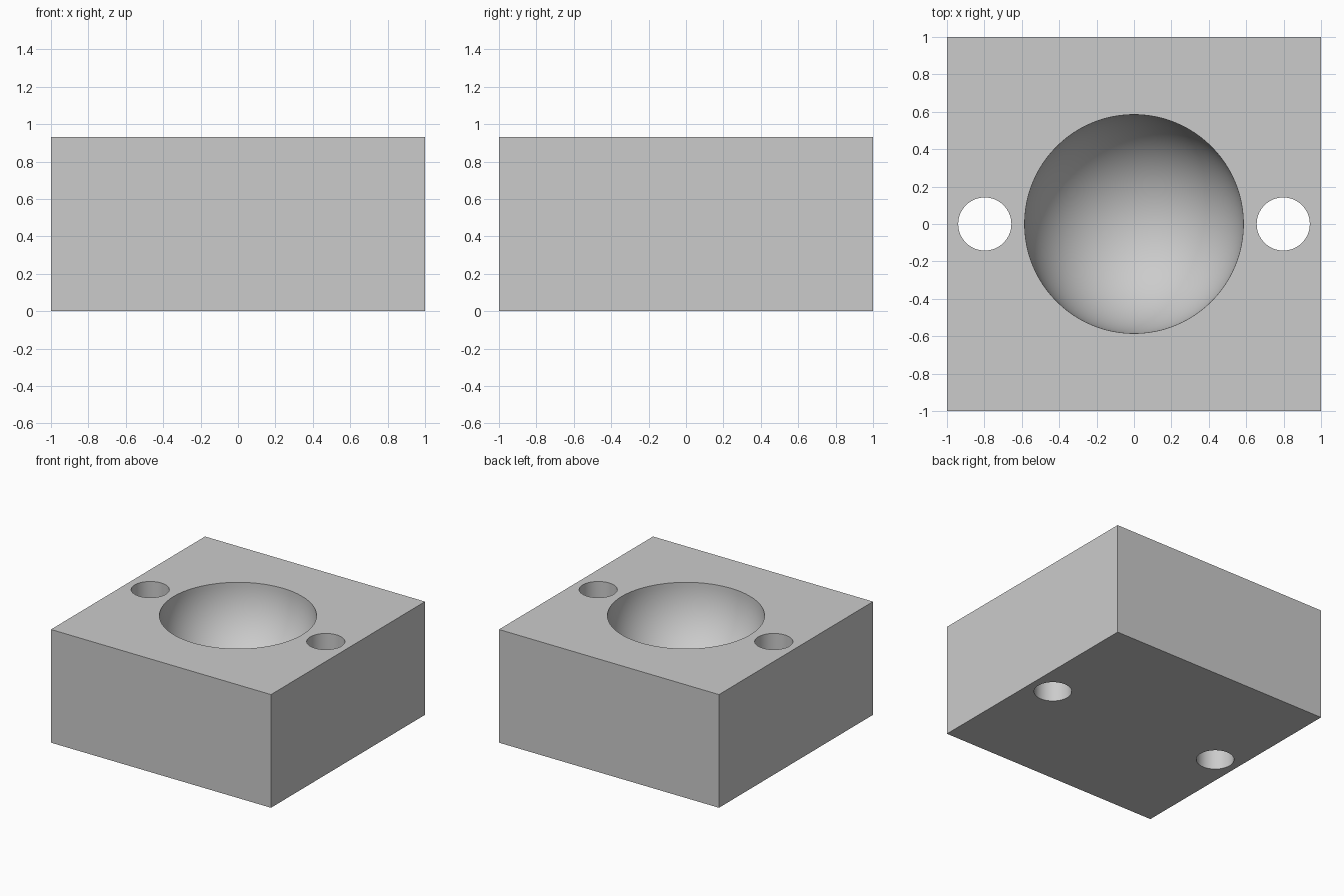
import bpy
import bmesh
import math

cube = bpy.data.objects.get("Cube")
if cube:
    bpy.data.objects.remove(cube, do_unlink=True)

HEIGHT = 0.93
BOWL_RADIUS = 0.585
HOLE_RADIUS = 0.142
HOLE_X = 0.798

grey = bpy.data.materials.new("light grey")
grey.use_nodes = True
colour = (0.6, 0.6, 0.6, 1)
grey.diffuse_color = colour
grey.node_tree.nodes["Principled BSDF"].inputs["Base Color"].default_value = colour


def add_object(name, bm):
    bmesh.ops.recalc_face_normals(bm, faces=bm.faces)
    mesh = bpy.data.meshes.new(name)
    bm.to_mesh(mesh)
    bm.free()
    mesh.materials.append(grey)
    obj = bpy.data.objects.new(name, mesh)
    bpy.context.collection.objects.link(obj)
    return obj


def lathe(name, profile, x=0, steps=96):
    """Turn a radius/height profile around a vertical axis at x."""
    bm = bmesh.new()
    verts = [bm.verts.new((x + r, 0, z)) for r, z in profile]
    edges = [bm.edges.new(pair) for pair in zip(verts, verts[1:])]
    bmesh.ops.spin(bm, geom=verts + edges, cent=(x, 0, 0), axis=(0, 0, 1),
                   angle=math.tau, steps=steps, use_duplicate=False)
    bmesh.ops.remove_doubles(bm, verts=bm.verts, dist=1e-5)
    obj = add_object(name, bm)
    obj.hide_render = True
    return obj


# Solid block standing on the ground
bm = bmesh.new()
bmesh.ops.create_cube(bm, size=1)
bmesh.ops.scale(bm, vec=(2, 2, HEIGHT), verts=bm.verts)
bmesh.ops.translate(bm, vec=(0, 0, HEIGHT / 2), verts=bm.verts)
block = add_object("block", bm)

# Hemispherical bowl cutter, extended above the top face
rings = 28
angles = [math.pi / 2 * i / rings for i in range(rings + 1)]
bowl = [(BOWL_RADIUS * math.sin(a), HEIGHT - BOWL_RADIUS * math.cos(a)) for a in angles]
bowl += [(BOWL_RADIUS, HEIGHT + 0.2), (0, HEIGHT + 0.2)]
cutters = [lathe("bowl_cutter", bowl)]

# Through-hole cutters on both sides of the bowl
hole = [(0, -0.2), (HOLE_RADIUS, -0.2), (HOLE_RADIUS, HEIGHT + 0.2), (0, HEIGHT + 0.2)]
for side, sign in (("left", 1), ("right", -1)):
    cutters.append(lathe(side + "_hole_cutter", hole, sign * HOLE_X, 64))

# Cut the block, then discard the cutters
bpy.ops.object.select_all(action="DESELECT")
block.select_set(True)
bpy.context.view_layer.objects.active = block
for cutter in cutters:
    mod = block.modifiers.new(cutter.name, "BOOLEAN")
    mod.operation = "DIFFERENCE"
    mod.solver = "EXACT"
    mod.object = cutter
    bpy.ops.object.modifier_apply(modifier=mod.name)
    bpy.data.objects.remove(cutter, do_unlink=True)

# Smooth bowl and holes, crisp rims and corners
bpy.ops.object.shade_smooth_by_angle(angle=math.radians(30))
